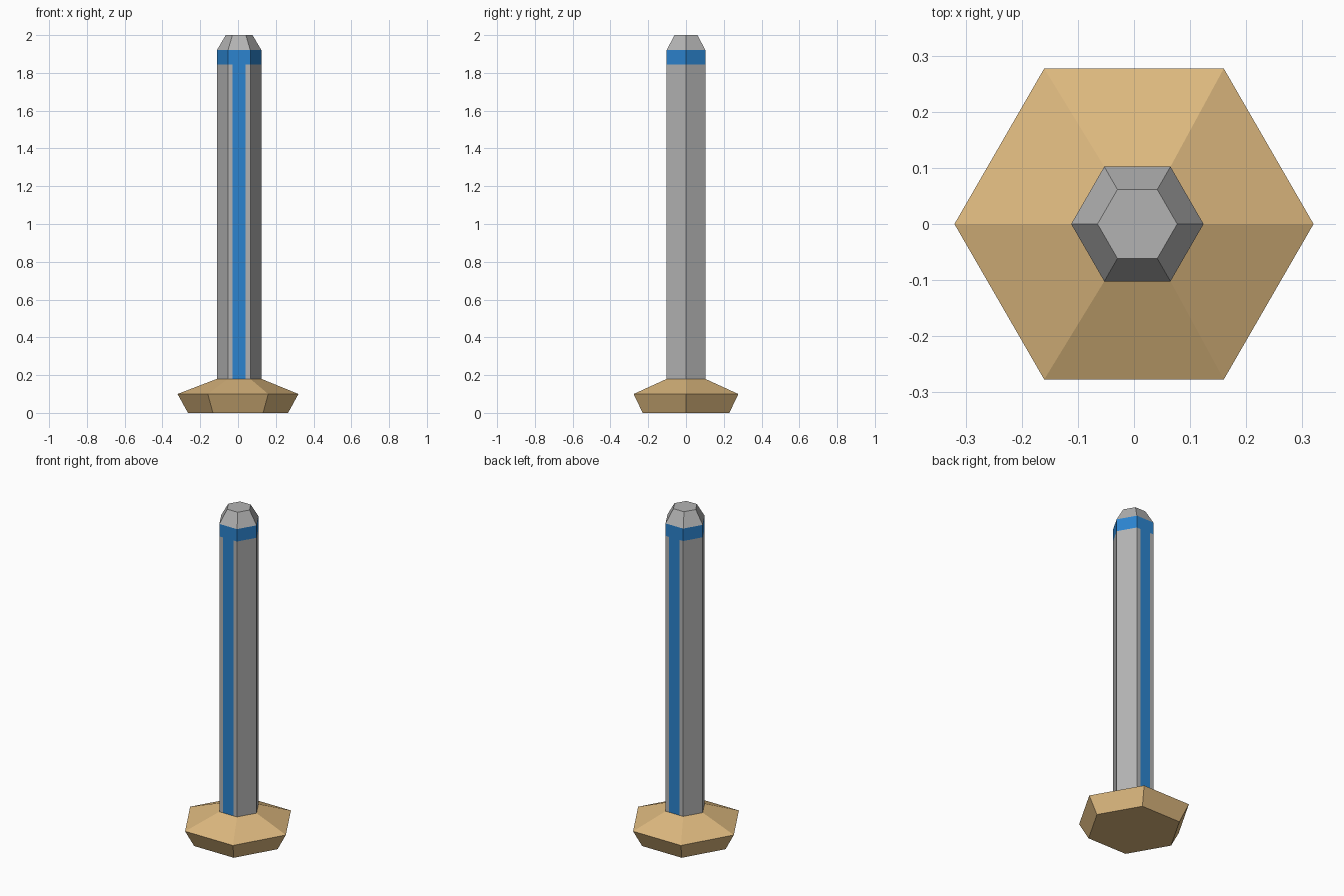
import bpy, bmesh
from math import cos, sin, pi

if "Cube" in bpy.data.objects:
    bpy.data.objects.remove(bpy.data.objects["Cube"])

CX = 0.006          # post sits slightly off the foot's axis
R = 0.118           # post radius
STRIPE = 0.035      # half width of the painted stripe


def material(name, rgb):
    m = bpy.data.materials.new(name)
    m.diffuse_color = (*rgb, 1)
    m.use_nodes = True
    m.node_tree.nodes["Principled BSDF"].inputs["Base Color"].default_value = m.diffuse_color
    return m


def hexagon(r, cx=0.0):
    return [(cx + r * cos(i * pi / 3), r * sin(i * pi / 3)) for i in range(6)]


def loft(name, sections, mats=(), cap_bottom=False, cap_top=False, painted=()):
    """Join stacked (z, outline) sections; painted side indices use material 1."""
    bm = bmesh.new()
    rings = [[bm.verts.new((x, y, z)) for x, y in pts] for z, pts in sections]
    n = len(rings[0])
    for a, b in zip(rings, rings[1:]):
        for i in range(n):
            j = (i + 1) % n
            f = bm.faces.new((a[i], a[j], b[j], b[i]))
            f.material_index = 1 if i in painted else 0
    if cap_bottom:
        bm.faces.new(rings[0][::-1])
    if cap_top:
        bm.faces.new(rings[-1])
    me = bpy.data.meshes.new(name)
    bm.to_mesh(me)
    bm.free()
    for m in mats:
        me.materials.append(m)
    ob = bpy.data.objects.new(name, me)
    bpy.context.collection.objects.link(ob)
    return ob


tan = material("tan", (0.72, 0.48, 0.21))
blue = material("blue", (0.025, 0.23, 0.62))
grey = material("grey", (0.45, 0.45, 0.45))

# Flared foot
loft("foot", [(0, hexagon(0.265)), (0.10, hexagon(0.32)), (0.18, hexagon(R, CX))],
     [tan], cap_bottom=True)

# Shaft: hexagon with its back and front sides split to carry painted stripes
h = hexagon(R, CX)
y = h[1][1]
outline = (h[:2] + [(CX + STRIPE, y), (CX - STRIPE, y)]
           + h[2:5] + [(CX - STRIPE, -y), (CX + STRIPE, -y)] + h[5:])
loft("shaft", [(0.18, outline), (1.845, outline)], [grey, blue], painted=(2, 7))

# Blue collar
loft("collar", [(1.845, h), (1.92, h)], [blue])

# Chamfered tip
loft("tip", [(1.92, h), (2.0, hexagon(0.071, CX))], [grey], cap_top=True)
